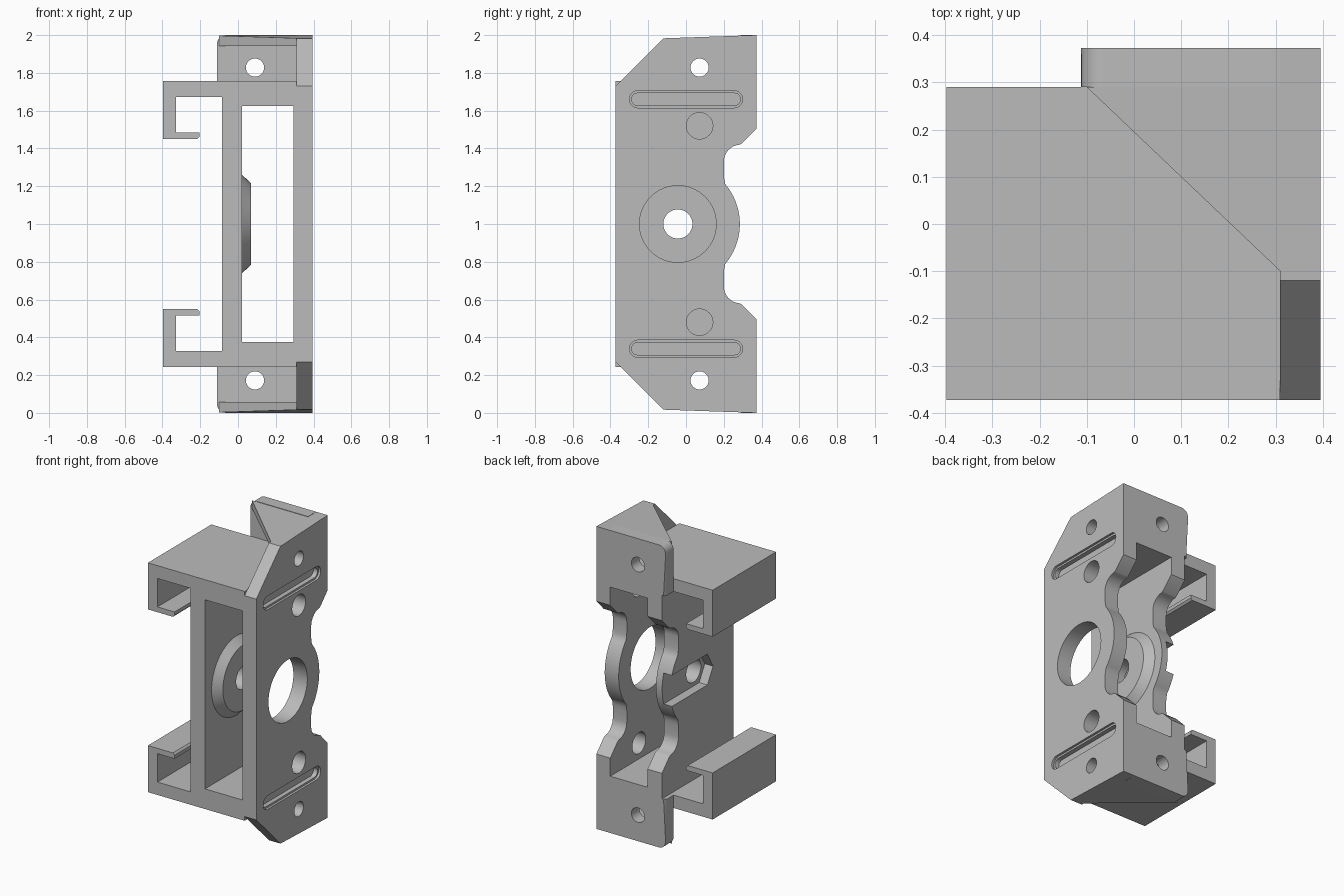
import bpy, bmesh, math

cube = bpy.data.objects.get("Cube")
if cube:
    bpy.data.objects.remove(cube, do_unlink=True)

grey = bpy.data.materials.new("plain_grey")
grey.use_nodes = True
COLOUR = (0.5, 0.5, 0.5, 1)
grey.diffuse_color = COLOUR
grey.node_tree.nodes["Principled BSDF"].inputs["Base Color"].default_value = COLOUR

# Maps a 2D outline point and an extrusion depth to 3D, per extrusion axis
PLACE = {"X": lambda p, d: (d, p[0], p[1]),
         "Y": lambda p, d: (p[0], d, p[1]),
         "Z": lambda p, d: (p[0], p[1], d)}


def finish(name, bm):
    bmesh.ops.recalc_face_normals(bm, faces=bm.faces)
    mesh = bpy.data.meshes.new(name)
    bm.to_mesh(mesh)
    bm.free()
    mesh.materials.append(grey)
    obj = bpy.data.objects.new(name, mesh)
    bpy.context.collection.objects.link(obj)
    return obj


def prism(name, start, end, axis, a, b, edit=None, flip=False):
    """Loft between two matching outlines; flip mirrors top to bottom."""
    bm = bmesh.new()
    lo = [bm.verts.new(PLACE[axis](p, a)) for p in start]
    hi = [bm.verts.new(PLACE[axis](p, b)) for p in end]
    bm.faces.new(lo[::-1])
    bm.faces.new(hi)
    n = len(lo)
    for i in range(n):
        j = (i + 1) % n
        bm.faces.new((lo[i], lo[j], hi[j], hi[i]))
    if edit:
        edit(bm)
    if flip:
        for v in bm.verts:
            v.co.z = 2 - v.co.z
    return finish(name, bm)


def extrude(name, pts, axis, a, b, **kw):
    return prism(name, pts, pts, axis, a, b, **kw)


def arc(cx, cy, r, a0, a1, n):
    return [(cx + r * math.cos(math.radians(a0 + (a1 - a0) * i / n)),
             cy + r * math.sin(math.radians(a0 + (a1 - a0) * i / n))) for i in range(n + 1)]


def circle(cx, cy, r, n=48):
    return arc(cx, cy, r, 0, 360, n)[:-1]


def stadium(z, r, half=0.3):
    return arc(half - r, z, r, -90, 90, 10) + arc(r - half, z, r, 90, 270, 10)


def cut(obj, axis, a, b, *outlines):
    for pts in outlines:
        tool = extrude("cutter", pts, axis, a, b)
        tool.hide_render = True
        mod = obj.modifiers.new("cut", "BOOLEAN")
        mod.operation, mod.solver, mod.object = "DIFFERENCE", "EXACT", tool
        bpy.context.view_layer.objects.active = obj
        bpy.ops.object.modifier_apply(modifier=mod.name)
        bpy.data.objects.remove(tool, do_unlink=True)


def flipped(pts):
    return [(y, 2 - z) for y, z in reversed(pts)]


# Shared wavy rear edge, from the middle bulge up to the upper chamfer
CY = -0.043
wave = arc(CY, 1, 0.328, 0, 40, 12) + [(0.203, 1.235), (0.2, 1.26)]
wave += arc(0.29, 1.33, 0.09, 180, 95, 8) + [(0.295, 1.425), (0.373, 1.505)]
upper_side = wave + [(0.373, 2.0), (-0.12, 1.983), (-0.373, 1.73)]
upper_core = wave + [(0.373, 1.625), (0.29, 1.625), (0.29, 1.758), (-0.373, 1.758)]
side_outline = flipped(upper_side)[:-1] + upper_side
core_outline = flipped(upper_core)[:-1] + upper_core

bore = circle(CY, 1, 0.203, 64)
rounds = [circle(0.072, z, 0.07) for z in (1.52, 0.48)]
screws = [circle(0.072, z, 0.048) for z in (1.828, 0.172)]

# Outer side plate and its thicker inner layer
side = extrude("side_plate", side_outline, "X", 0.31, 0.395)
cut(side, "X", 0.2, 0.5, bore, *rounds, *screws)
for z in (1.66, 0.34):
    cut(side, "X", 0.38, 0.5, stadium(z, 0.045))
    cut(side, "X", 0.35, 0.5, stadium(z, 0.033, 0.288))
liner = extrude("side_plate_inner_layer", core_outline, "X", 0.293, 0.31)
cut(liner, "X", 0.2, 0.5, bore, *rounds)

# Middle plate with bore and a nut pocket open to the rear
middle = extrude("middle_plate", core_outline, "X", -0.085, 0.02)
tip = 0.118
h = tip * math.sin(math.radians(60))
pocket = [(0.4, 1 + h), (CY - tip / 2, 1 + h), (CY - tip, 1), (CY - tip / 2, 1 - h), (0.4, 1 - h)]
cut(middle, "X", -0.2, -0.025, pocket)
cut(middle, "X", -0.2, 0.2, circle(CY, 1, 0.077))

# Tapered boss round the bore
boss = prism("tapered_boss", circle(CY, 1, 0.262, 64), circle(CY, 1, 0.215, 64), "X", 0.02, 0.07)
cut(boss, "X", 0, 0.2, circle(CY, 1, 0.077))


def chamfer_left(bm):
    edges = [e for e in bm.edges if all(v.co.x < -0.109 and v.co.y > 0.36 for v in e.verts)]
    bmesh.ops.bevel(bm, geom=edges, offset=0.015, segments=1, affect="EDGES")


def slope_top(bm):
    for v in bm.verts:
        if v.co.z > 1.96:
            v.co.z = 1.983 + (v.co.y + 0.12) * 0.0345


hook = [(-0.398, 1.45), (-0.215, 1.45), (-0.203, 1.462), (-0.203, 1.485), (-0.328, 1.485),
        (-0.328, 1.673), (-0.085, 1.673), (-0.085, 1.758), (-0.398, 1.758)]
bar = [(0.02, 1.625), (0.293, 1.625), (0.293, 1.758), (0.02, 1.758)]
back = [(0.31, 1.625), (0.31, 2.0)] + arc(-0.062, 1.95, 0.05, 90, 180, 8)
back += [(-0.112, 1.673), (-0.085, 1.673), (-0.085, 1.625)]
gusset = [(-0.1, 0.29), (0.31, -0.1), (0.31, 0.29)]

# Parts that repeat at the top and the bottom
for level, flip in (("upper", False), ("lower", True)):
    extrude(level + "_hook_rail", hook, "Y", -0.373, 0.29, flip=flip)
    extrude(level + "_cross_bar", bar, "Y", -0.373, 0.29, flip=flip)
    tab = extrude(level + "_back_tab", back, "Y", 0.29, 0.373, edit=chamfer_left, flip=flip)
    cut(tab, "Y", 0.2, 0.5, circle(0.09, 0.172 if flip else 1.828, 0.048))
    extrude(level + "_corner_gusset", gusset, "Z", 1.943, 1.99, edit=slope_top, flip=flip)

# Smooth the curved walls and keep the edges sharp
parts = [o for o in bpy.context.scene.objects if o.type == "MESH" and grey.name in o.data.materials]
bpy.ops.object.select_all(action="DESELECT")
for o in parts:
    o.select_set(True)
bpy.context.view_layer.objects.active = parts[0]
bpy.ops.object.shade_smooth_by_angle(angle=math.radians(30))
